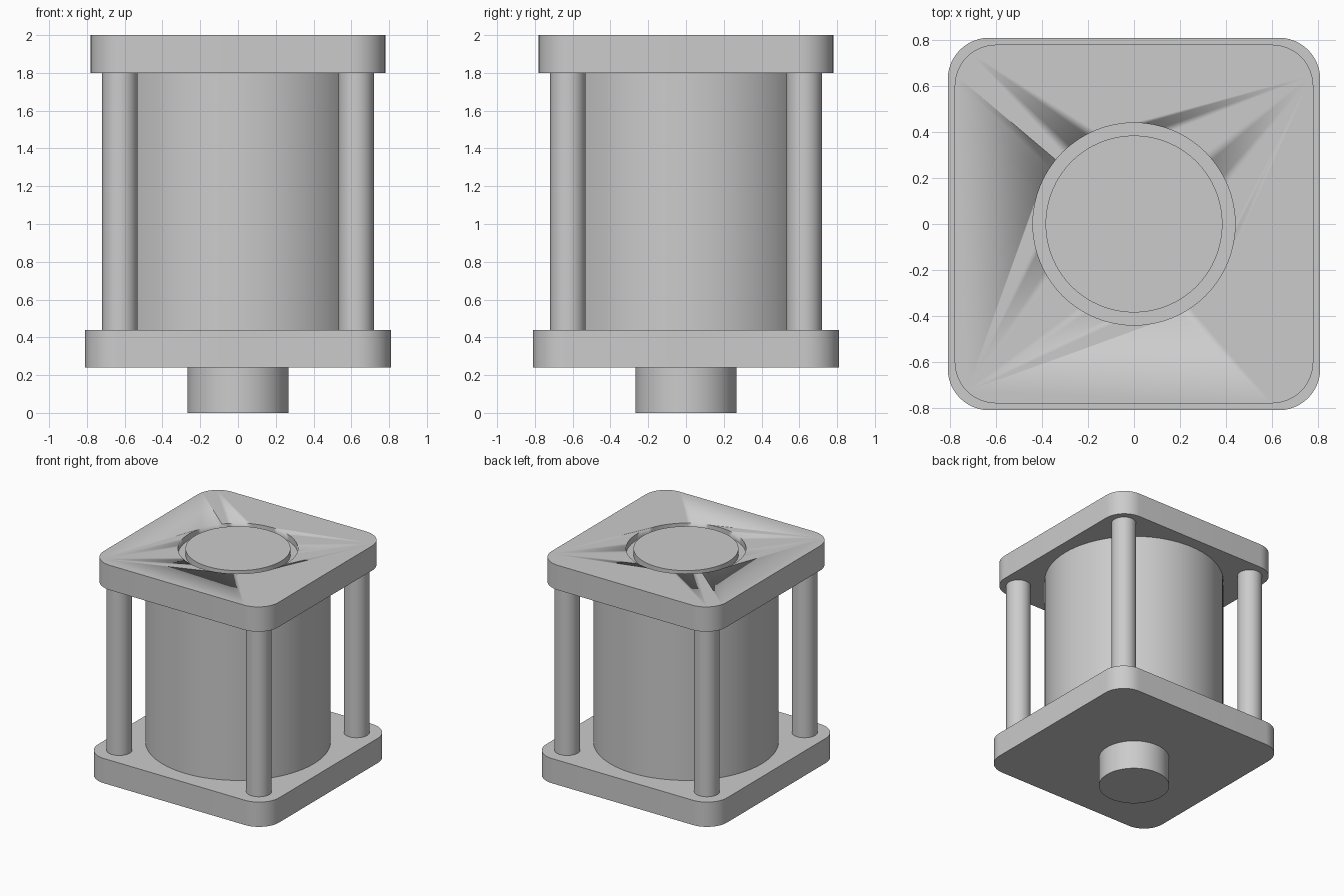
import bpy
import bmesh
import math

if "Cube" in bpy.data.objects:
    bpy.data.objects.remove(bpy.data.objects["Cube"], do_unlink=True)

# Single grey metal colour
GREY = (0.6, 0.6, 0.6, 1.0)
metal = bpy.data.materials.new("grey metal")
metal.use_nodes = True
metal.diffuse_color = GREY
metal.node_tree.nodes["Principled BSDF"].inputs["Base Color"].default_value = GREY


def finish(obj, name):
    obj.name = name
    obj.data.materials.clear()
    obj.data.materials.append(metal)
    bpy.ops.object.select_all(action="DESELECT")
    obj.select_set(True)
    bpy.context.view_layer.objects.active = obj
    bpy.ops.object.shade_smooth_by_angle(angle=math.radians(30))
    return obj


def cylinder(name, radius, z0, z1, x=0, y=0, sides=64):
    bpy.ops.mesh.primitive_cylinder_add(
        vertices=sides, radius=radius, depth=z1 - z0, location=(x, y, (z0 + z1) / 2))
    return finish(bpy.context.object, name)


def rounded_plate(name, half, corner, z0, z1, steps=12):
    """Square plate with rounded vertical corners."""
    bm = bmesh.new()
    bmesh.ops.create_cube(bm, size=1)
    for v in bm.verts:
        v.co.x *= 2 * half
        v.co.y *= 2 * half
        v.co.z = z0 if v.co.z < 0 else z1
    upright = [e for e in bm.edges if abs(e.verts[0].co.z - e.verts[1].co.z) > 0.01]
    bmesh.ops.bevel(bm, geom=upright, offset=corner, segments=steps,
                    profile=0.5, affect="EDGES")
    mesh = bpy.data.meshes.new(name)
    bm.to_mesh(mesh)
    bm.free()
    obj = bpy.data.objects.new(name, mesh)
    bpy.context.collection.objects.link(obj)
    return finish(obj, name)


BOTTOM, LOW, HIGH, TOP = 0.24, 0.44, 1.8, 2.0

# End plates
rounded_plate("bottom_plate", 0.81, 0.18, BOTTOM, LOW)
top_plate = rounded_plate("top_plate", 0.78, 0.18, HIGH, TOP)

# Round recess in the top plate, with a flush disc standing inside it
cutter = cylinder("recess_cutter", 0.44, TOP - 0.05, TOP + 0.1)
cutter.hide_render = True
cutter.hide_viewport = True
cut = top_plate.modifiers.new("recess", "BOOLEAN")
cut.operation = "DIFFERENCE"
cut.solver = "EXACT"
cut.object = cutter
bpy.context.view_layer.objects.active = top_plate
bpy.ops.object.modifier_apply(modifier=cut.name)
bpy.data.objects.remove(cutter, do_unlink=True)
cylinder("top_disc", 0.385, TOP - 0.05, TOP)

# Main barrel and the stub below it
cylinder("barrel", 0.68, LOW, HIGH, sides=96)
cylinder("bottom_stub", 0.268, 0, BOTTOM)

# Four corner rods
for side, x in (("left", 0.625), ("right", -0.625)):
    for end, y in (("front", -0.625), ("back", 0.625)):
        cylinder(f"{end}_{side}_rod", 0.094, LOW, HIGH, x, y, sides=40)
